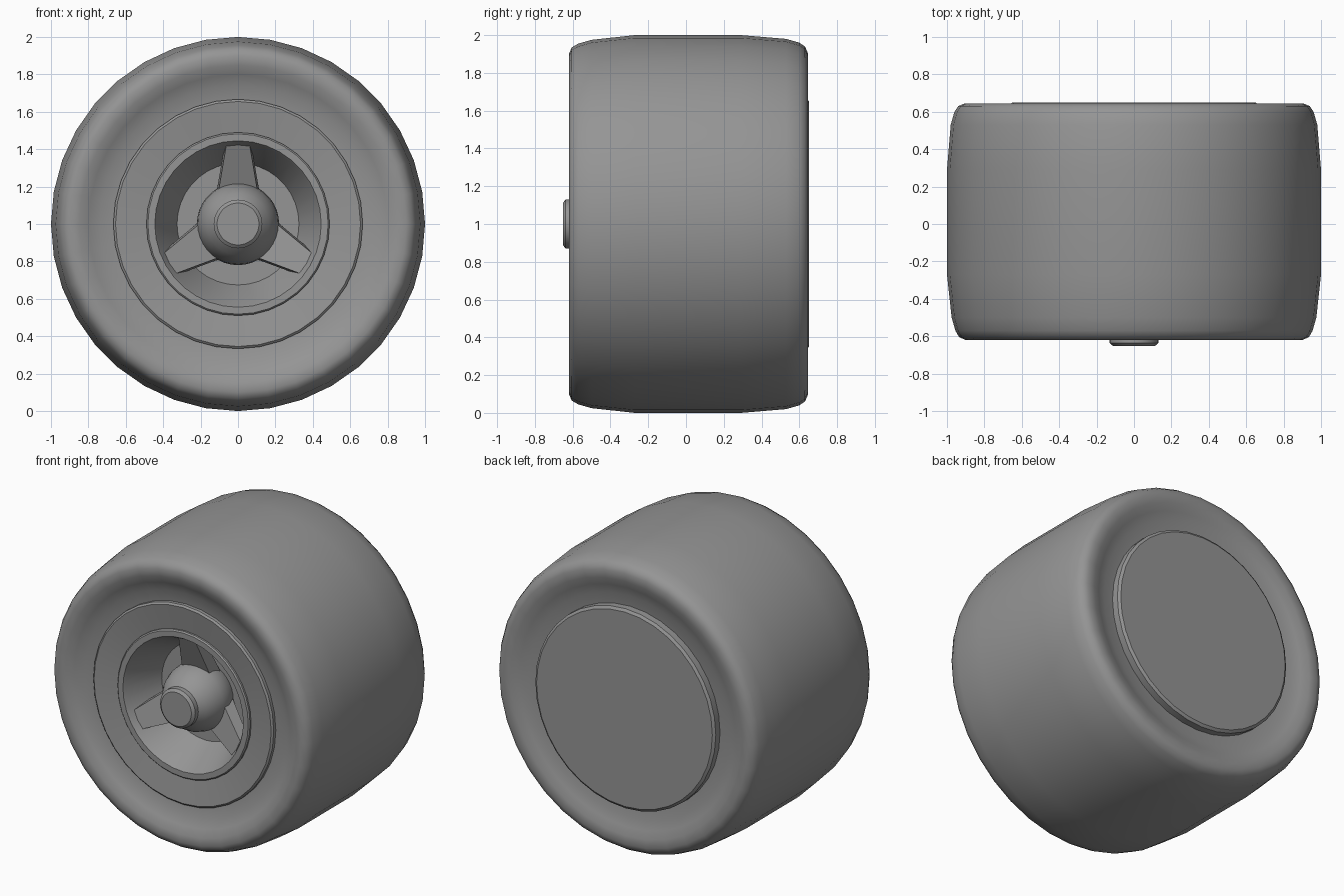
import bpy, bmesh, math
from mathutils import Matrix

if "Cube" in bpy.data.objects:
    bpy.data.objects.remove(bpy.data.objects["Cube"])

SEGMENTS = 36
CENTRE_Z = 1.0

grey = bpy.data.materials.new("mid grey")
grey.diffuse_color = (0.3, 0.3, 0.3, 1)
grey.use_nodes = True
grey.node_tree.nodes["Principled BSDF"].inputs["Base Color"].default_value = grey.diffuse_color


def finish(name, bm, angle=35):
    """Turn a bmesh into a shaded object centred on the wheel axle."""
    bmesh.ops.remove_doubles(bm, verts=bm.verts, dist=1e-5)
    bmesh.ops.recalc_face_normals(bm, faces=bm.faces)
    mesh = bpy.data.meshes.new(name)
    bm.to_mesh(mesh)
    bm.free()
    mesh.materials.append(grey)
    ob = bpy.data.objects.new(name, mesh)
    ob.location.z = CENTRE_Z
    bpy.context.collection.objects.link(ob)
    bpy.ops.object.select_all(action='DESELECT')
    ob.select_set(True)
    bpy.context.view_layer.objects.active = ob
    bpy.ops.object.shade_smooth_by_angle(angle=math.radians(angle))
    return ob


def revolve(name, profile, closed=False, angle=35):
    """Spin (radius, y) points about the axle."""
    bm = bmesh.new()
    verts = [bm.verts.new((0, y, r)) for r, y in profile]
    pairs = list(zip(verts, verts[1:]))
    if closed:
        pairs.append((verts[-1], verts[0]))
    edges = [bm.edges.new(p) for p in pairs]
    bmesh.ops.spin(bm, geom=verts + edges, cent=(0, 0, 0), axis=(0, 1, 0),
                   angle=math.tau, steps=SEGMENTS, use_merge=True)
    return finish(name, bm, angle)


# Tyre: barrel tread, rounded shoulders and dished sidewalls
revolve("tyre", [
    (0.64, -0.55), (0.74, -0.56), (0.80, -0.59), (0.85, -0.615), (0.90, -0.62),
    (0.935, -0.605), (0.955, -0.57), (0.975, -0.50), (1.0, -0.27),
    (1.0, 0.29), (0.98, 0.53), (0.96, 0.60), (0.94, 0.63), (0.905, 0.645),
    (0.85, 0.64), (0.80, 0.62), (0.74, 0.60), (0.64, 0.59)], angle=60)

# Flat cover closing the back
revolve("back_cover", [(0, 0.65), (0.65, 0.65), (0.667, 0.638),
                       (0.667, 0.57), (0, 0.57)])

# Wide rim disc around the opening
revolve("rim_disc", [(0.667, -0.53), (0.667, -0.575), (0.655, -0.585),
                     (0.49, -0.56), (0.48, -0.53)], closed=True)

# Raised lip, sloping well and floor
revolve("rim_well", [(0.49, -0.53), (0.49, -0.572), (0.482, -0.58),
                     (0.445, -0.58), (0.435, -0.565), (0.326, -0.34), (0, -0.34)])

# Rounded hub with a short flat cap
revolve("hub", [(0, -0.652), (0.112, -0.652), (0.13, -0.637), (0.13, -0.605),
                (0.165, -0.57), (0.195, -0.52), (0.215, -0.46), (0.22, -0.41),
                (0.21, -0.36), (0.20, -0.33)])

# Three tapered spokes leaning out towards the lip
for i in range(3):
    bm = bmesh.new()
    front = [(-0.105, -0.44, 0.17), (0.105, -0.44, 0.17),
             (0.06, -0.545, 0.437), (-0.06, -0.545, 0.437)]
    back = [(-0.115, -0.35, 0.17), (0.115, -0.35, 0.17),
            (0.07, -0.47, 0.43), (-0.07, -0.47, 0.43)]
    f = [bm.verts.new(p) for p in front]
    b = [bm.verts.new(p) for p in back]
    bm.faces.new(f)
    bm.faces.new(b[::-1])
    for k in range(4):
        n = (k + 1) % 4
        bm.faces.new((f[k], b[k], b[n], f[n]))
    bm.transform(Matrix.Rotation(i * math.tau / 3, 4, 'Y'))
    finish(f"spoke_{i + 1}", bm, 20)
